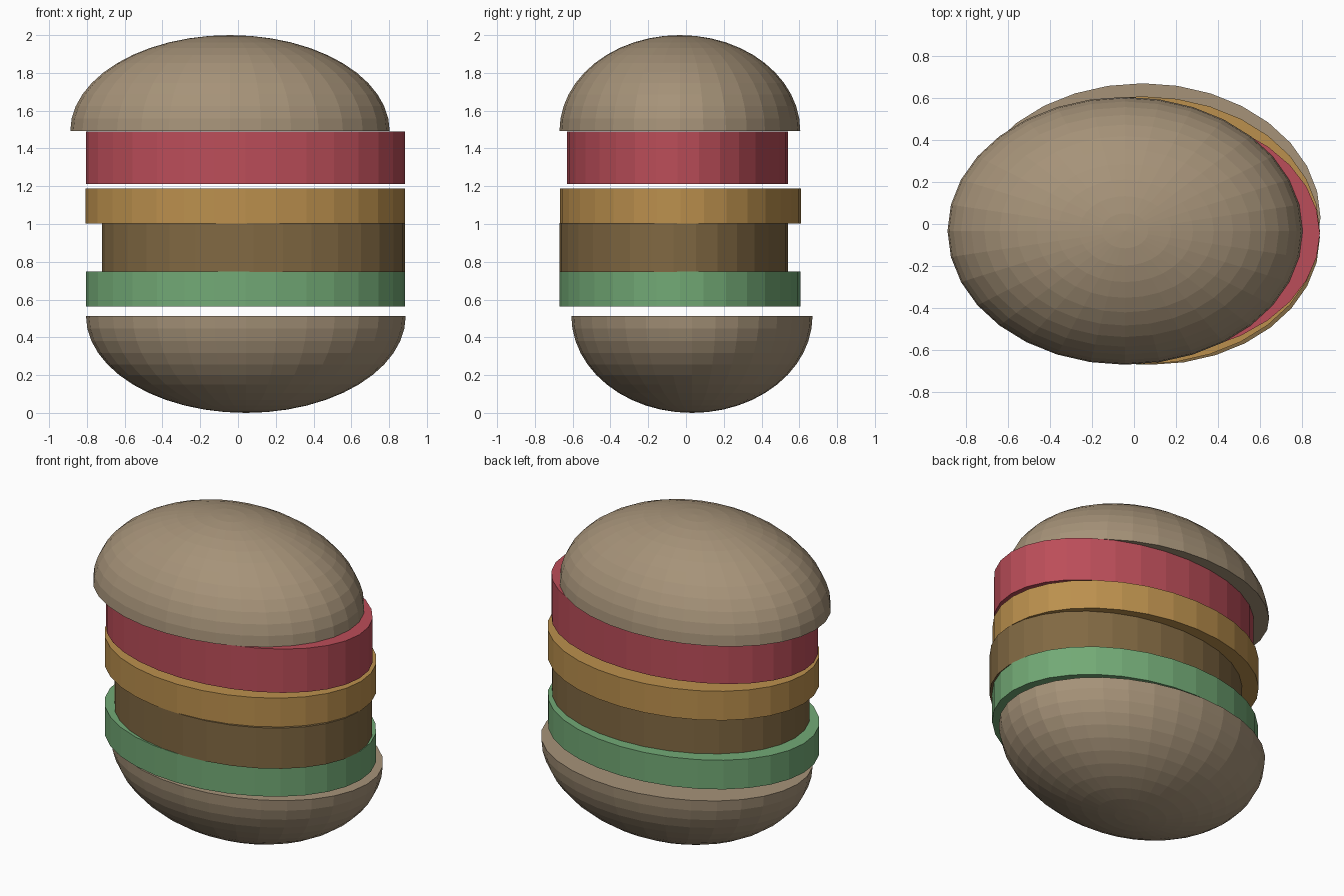
import bpy, bmesh
from math import sin, cos, pi

if "Cube" in bpy.data.objects:
    bpy.data.objects.remove(bpy.data.objects["Cube"])

SIDES = 32


def material(name, rgb):
    m = bpy.data.materials.new(name)
    m.diffuse_color = (*rgb, 1)
    m.use_nodes = True
    m.node_tree.nodes["Principled BSDF"].inputs["Base Color"].default_value = m.diffuse_color
    return m


def stack(name, mat, xr, yr, rings):
    """Closed elliptical solid; rings are (z, scale), scale 0 makes a pole."""
    cx, cy = sum(xr) / 2, sum(yr) / 2
    rx, ry = (xr[1] - xr[0]) / 2, (yr[1] - yr[0]) / 2
    bm = bmesh.new()
    loops = []
    for z, s in rings:
        n = SIDES if s > 0 else 1
        loops.append([bm.verts.new((cx + rx * s * cos(2 * pi * i / SIDES),
                                    cy + ry * s * sin(2 * pi * i / SIDES), z))
                      for i in range(n)])
    for a, b in zip(loops, loops[1:]):
        for i in range(SIDES):
            j = (i + 1) % SIDES
            if len(b) == 1:
                bm.faces.new((a[i], a[j], b[0]))
            else:
                bm.faces.new((a[i], a[j], b[j], b[i]))
    for loop in (loops[0], loops[-1]):
        if len(loop) > 1:
            bm.faces.new(loop)
    bmesh.ops.recalc_face_normals(bm, faces=bm.faces)
    me = bpy.data.meshes.new(name)
    bm.to_mesh(me)
    bm.free()
    me.materials.append(mat)
    ob = bpy.data.objects.new(name, me)
    bpy.context.collection.objects.link(ob)
    return ob


def dome(z_flat, z_pole, steps=12):
    """Quarter-ellipse profile from the flat rim to the pole."""
    rings = [(z_flat + (z_pole - z_flat) * sin(pi / 2 * k / steps),
              cos(pi / 2 * k / steps)) for k in range(steps)]
    return rings + [(z_pole, 0)]


bun = material("bun", (0.38, 0.29, 0.19))
red = material("tomato", (0.50, 0.075, 0.10))
yellow = material("cheese", (0.50, 0.28, 0.075))
brown = material("patty", (0.22, 0.14, 0.055))
green = material("lettuce", (0.17, 0.40, 0.18))

# Bun halves
stack("bottom_bun", bun, (-0.805, 0.888), (-0.607, 0.67), dome(0.514, 0))
stack("top_bun", bun, (-0.888, 0.803), (-0.67, 0.605), dome(1.492, 2))

# Fillings: name, material, x range, y range, z range
for name, mat, xr, yr, zr in (
        ("lettuce", green, (-0.805, 0.885), (-0.67, 0.605), (0.563, 0.748)),
        ("patty", brown, (-0.72, 0.885), (-0.67, 0.54), (0.747, 1.005)),
        ("cheese", yellow, (-0.808, 0.885), (-0.668, 0.608), (1.003, 1.188)),
        ("tomato", red, (-0.805, 0.885), (-0.63, 0.54), (1.213, 1.491))):
    stack(name, mat, xr, yr, [(z, 1) for z in zr])
